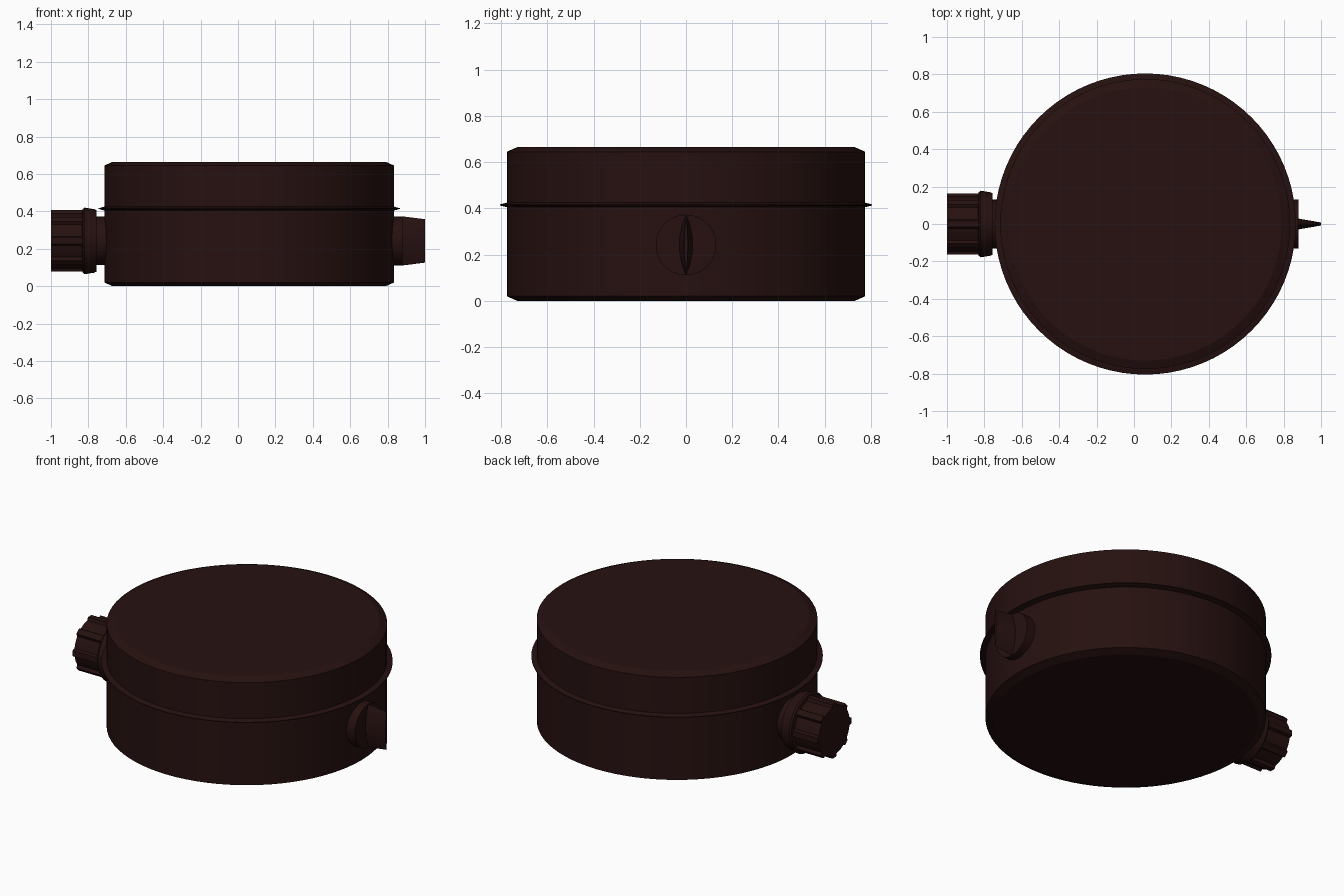
import bpy, bmesh, math

if "Cube" in bpy.data.objects:
    bpy.data.objects.remove(bpy.data.objects["Cube"])

CX, PZ = 0.06, 0.242   # body centre in x, port axis height

mat = bpy.data.materials.new("dark maroon")
mat.diffuse_color = (0.019, 0.0055, 0.005, 1)
mat.use_nodes = True
mat.node_tree.nodes["Principled BSDF"].inputs["Base Color"].default_value = mat.diffuse_color


def loft(name, rings, angle=30):
    """Skin a list of equal-length point rings and cap both ends."""
    bm = bmesh.new()
    loops = [[bm.verts.new(p) for p in r] for r in rings]
    n = len(loops[0])
    for a, b in zip(loops, loops[1:]):
        for i in range(n):
            j = (i + 1) % n
            bm.faces.new((a[i], a[j], b[j], b[i]))
    bm.faces.new(loops[0][::-1])
    bm.faces.new(loops[-1])
    bmesh.ops.recalc_face_normals(bm, faces=bm.faces)
    me = bpy.data.meshes.new(name)
    bm.to_mesh(me)
    bm.free()
    me.materials.append(mat)
    ob = bpy.data.objects.new(name, me)
    bpy.context.collection.objects.link(ob)
    bpy.ops.object.select_all(action='DESELECT')
    ob.select_set(True)
    bpy.context.view_layer.objects.active = ob
    bpy.ops.object.shade_smooth_by_angle(angle=math.radians(angle))
    return ob


def ring_z(r, z, n=80):
    return [(CX + r * math.cos(2 * math.pi * i / n), r * math.sin(2 * math.pi * i / n), z)
            for i in range(n)]


def ring_x(x, ry, rz=None, n=40):
    rz = rz or ry
    return [(x, ry * math.cos(2 * math.pi * i / n), PZ + rz * math.sin(2 * math.pi * i / n))
            for i in range(n)]


# round chamfered housing
loft("housing", [ring_z(r, z) for r, z in
                 [(0.73, 0), (0.775, 0.02), (0.775, 0.645), (0.73, 0.665)]], 20)

# thin seam flange
loft("seam_flange", [ring_z(r, z) for r, z in
                     [(0.765, 0.403), (0.775, 0.405), (0.805, 0.413),
                      (0.805, 0.417), (0.775, 0.425), (0.765, 0.427)]])

# left port: neck and collar
loft("port_neck", [ring_x(-0.77, 0.13), ring_x(-0.60, 0.13)])
loft("port_collar", [ring_x(x, r) for x, r in
                     [(-0.835, 0.15), (-0.83, 0.170), (-0.82, 0.178),
                      (-0.77, 0.170), (-0.757, 0.165), (-0.757, 0.12)]])


# ribbed screw cap: eight ridges with flats between
def cap_ring(x):
    pts = []
    for k in range(8):
        for off, r in [(-6, 0.165), (6, 0.165), (9, 0.148), (22.5, 0.148), (36, 0.148)]:
            a = math.radians(45 * k + off)
            pts.append((x, r * math.cos(a), PZ + r * math.sin(a)))
    return pts


loft("ribbed_cap", [cap_ring(-1.0), cap_ring(-0.82)])

# right plug: round boss and tapered grip fin with a lens section
loft("plug_boss", [ring_x(0.70, 0.131), ring_x(0.88, 0.131)])


def lens_ring(x, hy, hz, n=12):
    side = [(hy * (1 - (2 * i / n - 1) ** 2), hz * (2 * i / n - 1)) for i in range(n)]
    return [(x, y, PZ + z) for y, z in side] + [(x, -y, PZ - z) for y, z in side]


loft("plug_grip", [lens_ring(0.86, 0.033, 0.131), lens_ring(0.89, 0.027, 0.130),
                   lens_ring(1.0, 0.008, 0.116)])
